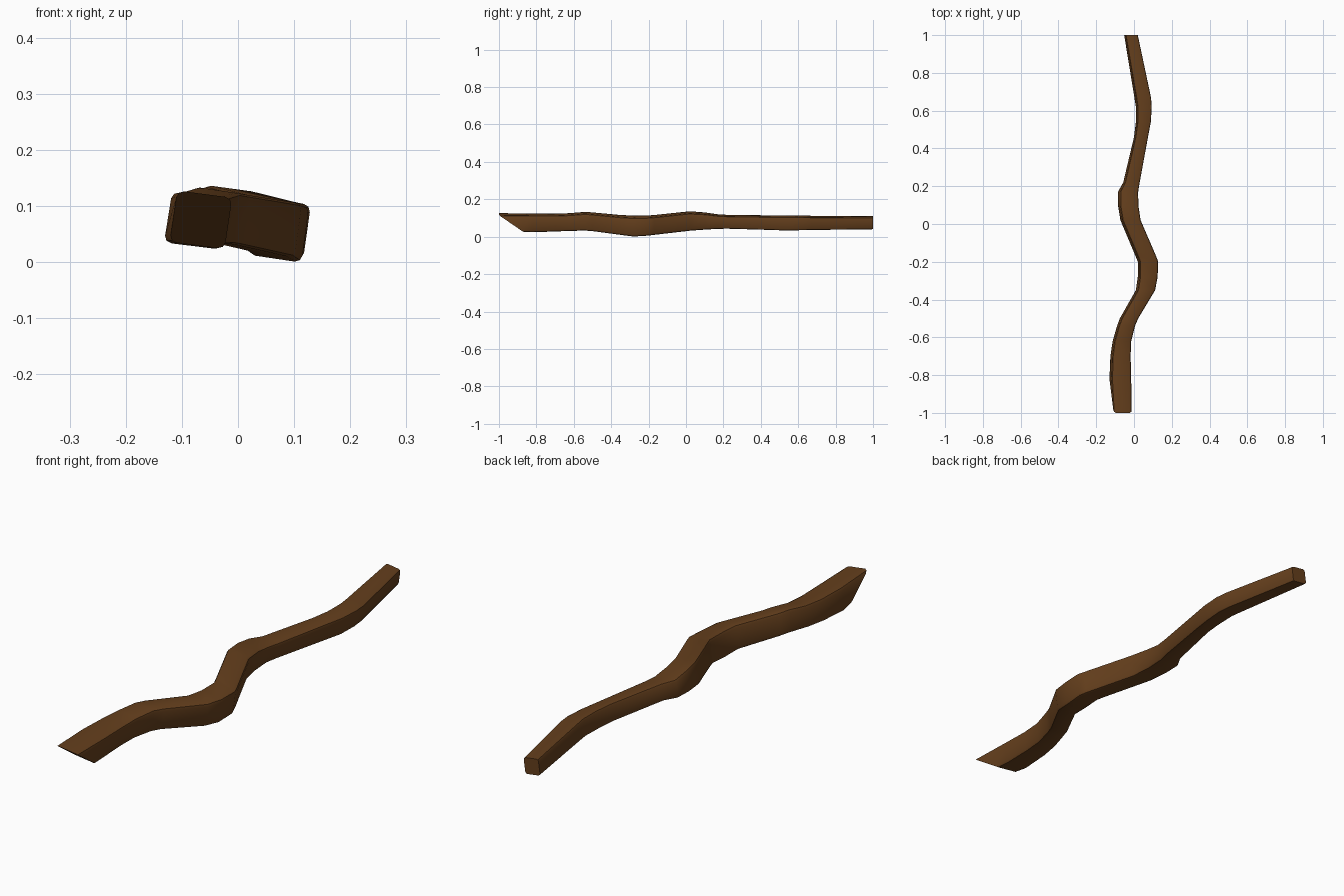
import bpy, bmesh, math

if "Cube" in bpy.data.objects:
    bpy.data.objects.remove(bpy.data.objects["Cube"])

# stations along the branch: y, x min, x max, z bottom, z top
STATIONS = [
    (-1.00, -0.120, -0.012, 0.025, 0.126),
    (-0.82, -0.130, -0.015, 0.024, 0.124),
    (-0.70, -0.125, -0.018, 0.028, 0.123),
    (-0.62, -0.113, -0.015, 0.031, 0.126),
    (-0.54, -0.090, 0.005, 0.033, 0.133),
    (-0.50, -0.075, 0.022, 0.030, 0.130),
    (-0.35, 0.010, 0.112, 0.010, 0.116),
    (-0.28, 0.020, 0.125, 0.001, 0.113),
    (-0.20, 0.020, 0.128, 0.006, 0.114),
    (-0.17, 0.008, 0.117, 0.010, 0.116),
    (0.02, -0.072, 0.035, 0.032, 0.136),
    (0.10, -0.085, 0.023, 0.038, 0.130),
    (0.17, -0.085, 0.022, 0.042, 0.120),
    (0.22, -0.057, 0.030, 0.043, 0.117),
    (0.46, 0.000, 0.074, 0.036, 0.114),
    (0.54, 0.010, 0.089, 0.033, 0.113),
    (0.62, 0.010, 0.094, 0.035, 0.113),
    (0.67, 0.002, 0.090, 0.036, 0.112),
    (1.00, -0.052, 0.020, 0.040, 0.110),
]
TILT = math.radians(-8)


def section(r=0.26, seg=2):
    """Rounded square, plus the same points rolled and rescaled to -1..1."""
    flat = []
    for k, (sx, sz) in enumerate([(1, 1), (-1, 1), (-1, -1), (1, -1)]):
        for i in range(seg + 1):
            a = math.pi / 2 * (k + i / seg)
            flat.append((sx * (1 - r) + r * math.cos(a), sz * (1 - r) + r * math.sin(a)))
    c, s = math.cos(TILT), math.sin(TILT)
    rolled = [(c * u - s * v, s * u + c * v) for u, v in flat]
    m = max(abs(u) for u, v in rolled)
    return [(v, a / m, b / m) for (u, v), (a, b) in zip(flat, rolled)]


# loft the rolled section through the stations; the front end is cut at a slant
bm = bmesh.new()
rings = []
for n, (y, x0, x1, z0, z1) in enumerate(STATIONS):
    slant = 0.067 if n == 0 else 0
    rings.append([bm.verts.new(((x0 + x1) / 2 + a * (x1 - x0) / 2,
                                y + slant * (1 - v),
                                (z0 + z1) / 2 + b * (z1 - z0) / 2))
                  for v, a, b in section()])
count = len(rings[0])
for p, q in zip(rings, rings[1:]):
    for i in range(count):
        j = (i + 1) % count
        bm.faces.new((p[i], p[j], q[j], q[i]))
bm.faces.new(rings[0])
bm.faces.new(rings[-1])
bmesh.ops.recalc_face_normals(bm, faces=bm.faces)

mesh = bpy.data.meshes.new("branch")
bm.to_mesh(mesh)
bm.free()
branch = bpy.data.objects.new("branch", mesh)
bpy.context.collection.objects.link(branch)

# dark brown wood
wood = bpy.data.materials.new("wood")
wood.diffuse_color = (0.13, 0.05, 0.012, 1)
wood.use_nodes = True
wood.node_tree.nodes["Principled BSDF"].inputs["Base Color"].default_value = wood.diffuse_color
mesh.materials.append(wood)

bpy.context.view_layer.objects.active = branch
branch.select_set(True)
bpy.ops.object.shade_smooth_by_angle(angle=math.radians(30))
